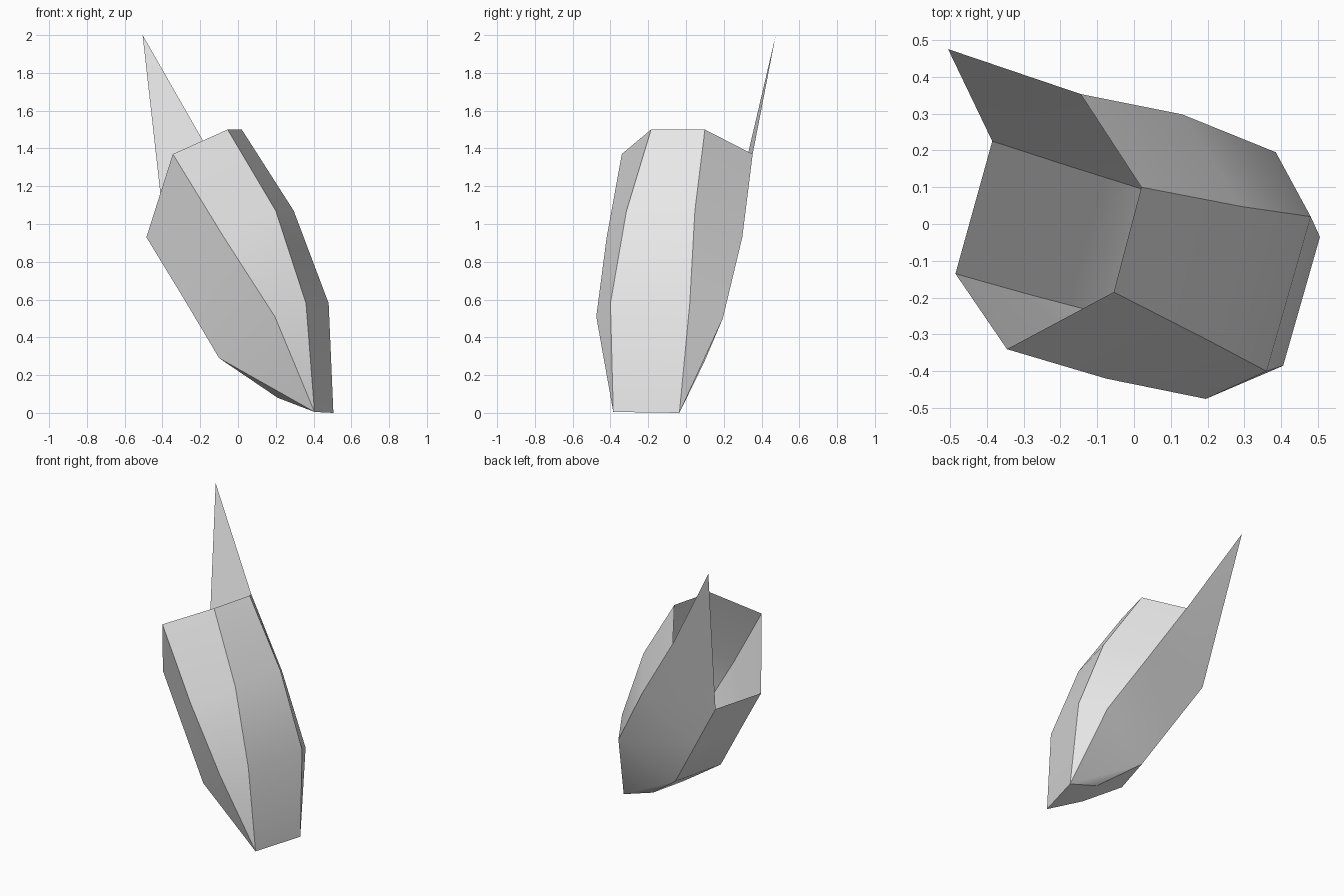
import bpy, bmesh, math

old = bpy.data.objects.get("Cube")
if old:
    bpy.data.objects.remove(old, do_unlink=True)

# Single plain grey material
grey = bpy.data.materials.new("plain grey")
grey.use_nodes = True
grey.diffuse_color = (0.8, 0.8, 0.8, 1)
grey.node_tree.nodes["Principled BSDF"].inputs["Base Color"].default_value = (0.8, 0.8, 0.8, 1)

# Two ends of the bottom edge, and the tip of the pointed flap
P = (0.405, -0.385, 0.005)
Q = (0.505, -0.035, 0.0)
TIP = (-0.505, 0.475, 2.0)

# Six-sided cross-sections from rim to base (clockwise seen from above)
rings = [
    [(-0.145, 0.353, 1.37), (0.02, 0.10, 1.50), (-0.055, -0.185, 1.50),
     (-0.345, -0.34, 1.37), (-0.485, -0.135, 0.93), (-0.385, 0.225, 0.93)],
    [(0.13, 0.298, 0.93), (0.295, 0.047, 1.07), (0.20, -0.315, 1.07),
     (-0.075, -0.42, 0.93), (-0.29, -0.19, 0.61), (-0.185, 0.16, 0.60)],
    [(0.385, 0.195, 0.50), (0.48, 0.02, 0.58), (0.36, -0.40, 0.58),
     (0.195, -0.475, 0.51), (-0.10, -0.24, 0.29), (0.015, 0.097, 0.27)],
    [Q, Q, P, P, (0.21, -0.26, 0.08), (0.28, -0.037, 0.07)],
]

bm = bmesh.new()
verts = {}


def face(*points):
    """Add a face, sharing vertices and dropping repeated corners."""
    corners = []
    for p in points:
        if p not in verts:
            verts[p] = bm.verts.new(p)
        if verts[p] not in corners:
            corners.append(verts[p])
    bm.faces.new(corners)


# Walls between successive cross-sections
for level, (top, low) in enumerate(zip(rings, rings[1:])):
    for i in range(6):
        j = (i + 1) % 6
        a, b, c, d = top[i], top[j], low[j], low[i]
        if level == 2 and i == 3:      # creased lower corner, front
            face(a, b, d)
            face(b, c, d)
        elif level == 2 and i == 5:    # creased lower corner, back
            face(a, b, c)
            face(a, c, d)
        else:
            face(a, b, c, d)

# Base panel and pointed flap rising from the back wall
base = rings[3]
face(base[4], base[5], Q, P)
face(rings[0][0], rings[0][5], TIP)

mesh = bpy.data.meshes.new("faceted_open_pod")
bm.to_mesh(mesh)
bm.free()
mesh.materials.append(grey)
pod = bpy.data.objects.new("faceted_open_pod", mesh)
bpy.context.collection.objects.link(pod)

# Smooth along the walls, crisp at the corners
bpy.ops.object.select_all(action='DESELECT')
pod.select_set(True)
bpy.context.view_layer.objects.active = pod
bpy.ops.object.shade_smooth_by_angle(angle=math.radians(30))
